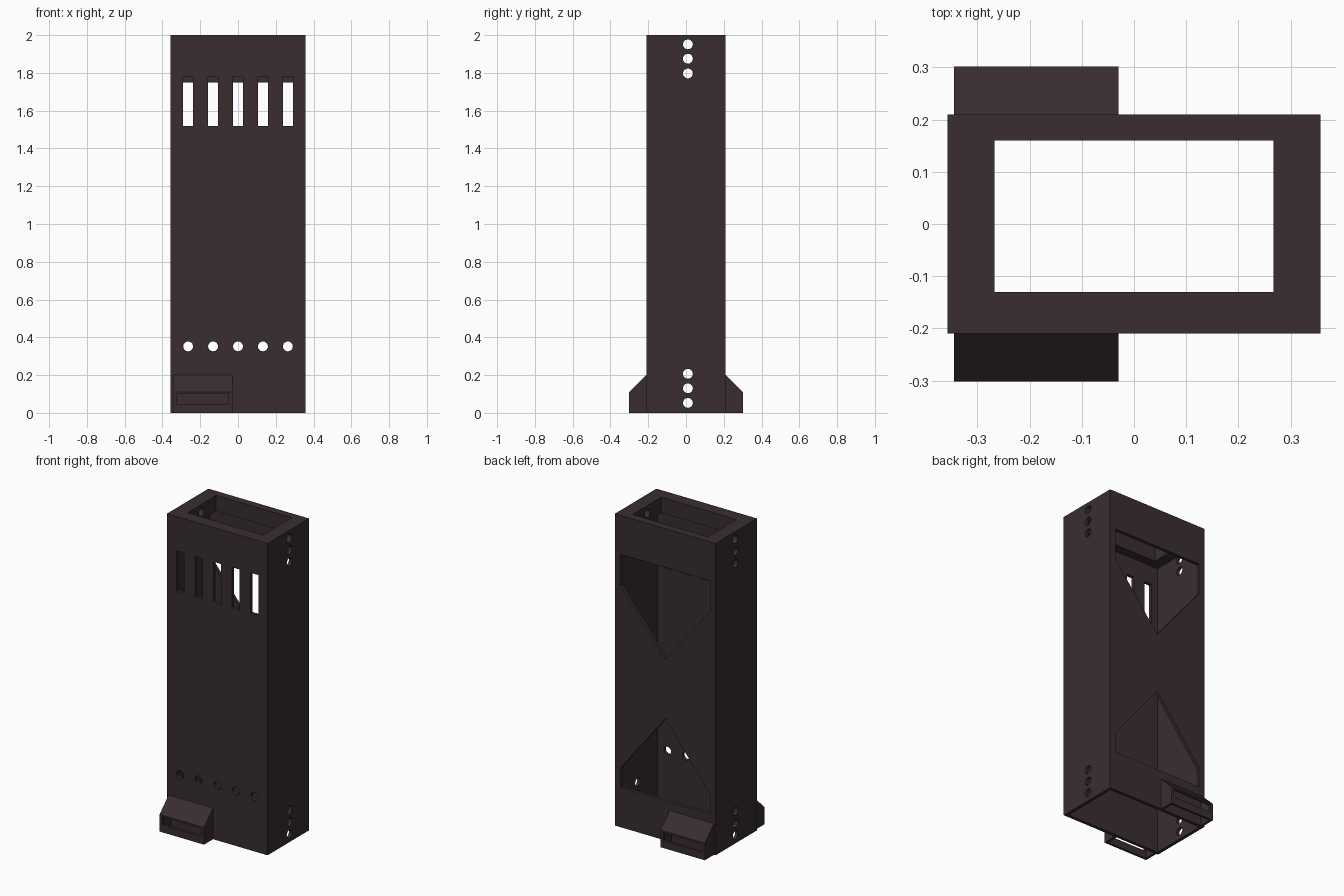
import bpy, bmesh, math
from mathutils import Vector

if "Cube" in bpy.data.objects:
    bpy.data.objects.remove(bpy.data.objects["Cube"])

mat = bpy.data.materials.new("dark_brown_plastic")
mat.diffuse_color = (0.041, 0.027, 0.028, 1)
mat.use_nodes = True
mat.node_tree.nodes["Principled BSDF"].inputs["Base Color"].default_value = mat.diffuse_color


def prism(name, pts, depth):
    """Extrude a closed polygon of 3D points along the depth vector."""
    bm = bmesh.new()
    face = bm.faces.new([bm.verts.new(p) for p in pts])
    new = bmesh.ops.extrude_face_region(bm, geom=[face])["geom"]
    bmesh.ops.translate(bm, vec=Vector(depth),
                        verts=[v for v in new if isinstance(v, bmesh.types.BMVert)])
    bmesh.ops.recalc_face_normals(bm, faces=bm.faces)
    me = bpy.data.meshes.new(name)
    bm.to_mesh(me)
    bm.free()
    me.materials.append(mat)
    ob = bpy.data.objects.new(name, me)
    bpy.context.collection.objects.link(ob)
    return ob


def box(name, x0, x1, y0, y1, z0, z1):
    pts = [(x0, y0, z0), (x1, y0, z0), (x1, y1, z0), (x0, y1, z0)]
    return prism(name, pts, (0, 0, z1 - z0))


def circle(cu, cv, r, n=32):
    return [(cu + r * math.cos(2 * math.pi * i / n),
             cv + r * math.sin(2 * math.pi * i / n)) for i in range(n)]


def cut(target, cutter):
    """Subtract the cutter and remove it."""
    mod = target.modifiers.new("cut", "BOOLEAN")
    mod.operation, mod.solver, mod.object = "DIFFERENCE", "EXACT", cutter
    bpy.context.view_layer.objects.active = target
    bpy.ops.object.modifier_apply(modifier=mod.name)
    bpy.data.objects.remove(cutter)


# Tall hollow housing with a thick collar at the top
W, D, T, R = 0.357, 0.21, 0.021, 0.026
housing = box("housing", -W, W, -D, D, 0, 2)
cut(housing, box("cavity", -W + T, W - T, -D + T, D - T, -0.1, 1.9))
cut(housing, box("top_opening", -0.267, 0.267, -0.13, 0.16, 1.8, 2.1))

# Front slots and the row of round holes beneath them
for i in range(-2, 3):
    x = i * 0.132
    cut(housing, box("slot", x - 0.027, x + 0.027, -0.3, -0.15, 1.52, 1.78))
    ring = [(u, -0.3, v) for u, v in circle(x, 0.352, R)]
    cut(housing, prism("front_hole", ring, (0, 0.15, 0)))

# Round holes through both narrow sides
for z in (0.053, 0.13, 0.207, 1.797, 1.875, 1.951):
    ring = [(-0.5, u, v) for u, v in circle(0.01, z, R)]
    cut(housing, prism("side_hole", ring, (1, 0, 0)))

# Five-sided windows in the back wall
for flat, shoulder, tip in ((1.75, 1.55, 1.16), (0.255, 0.38, 0.78)):
    outline = [(-0.318, flat), (0.318, flat), (0.318, shoulder), (0, tip), (-0.318, shoulder)]
    cut(housing, prism("window", [(x, 0.15, z) for x, z in outline], (0, 0.15, 0)))

# Sloped hoods at the foot, open underneath, with a slot in the outer face
for name, s in (("front_hood", -1), ("back_hood", 1)):
    outer = [(0.205, 0), (0.302, 0), (0.302, 0.11), (0.21, 0.2), (0.205, 0.2)]
    inner = [(0.2, -0.05), (0.287, -0.05), (0.287, 0.104), (0.2, 0.189)]
    hood = prism(name, [(-0.345, s * y, z) for y, z in outer], (0.315, 0, 0))
    cut(hood, prism("hollow", [(-0.33, s * y, z) for y, z in inner], (0.285, 0, 0)))
    y0, y1 = sorted((s * 0.27, s * 0.35))
    cut(hood, box("hood_slot", -0.325, -0.05, y0, y1, 0.048, 0.1))

# Smooth the round hole walls, keep all edges crisp
for ob in list(bpy.context.scene.objects):
    bpy.ops.object.select_all(action="DESELECT")
    ob.select_set(True)
    bpy.context.view_layer.objects.active = ob
    bpy.ops.object.shade_smooth_by_angle(angle=math.radians(30))
